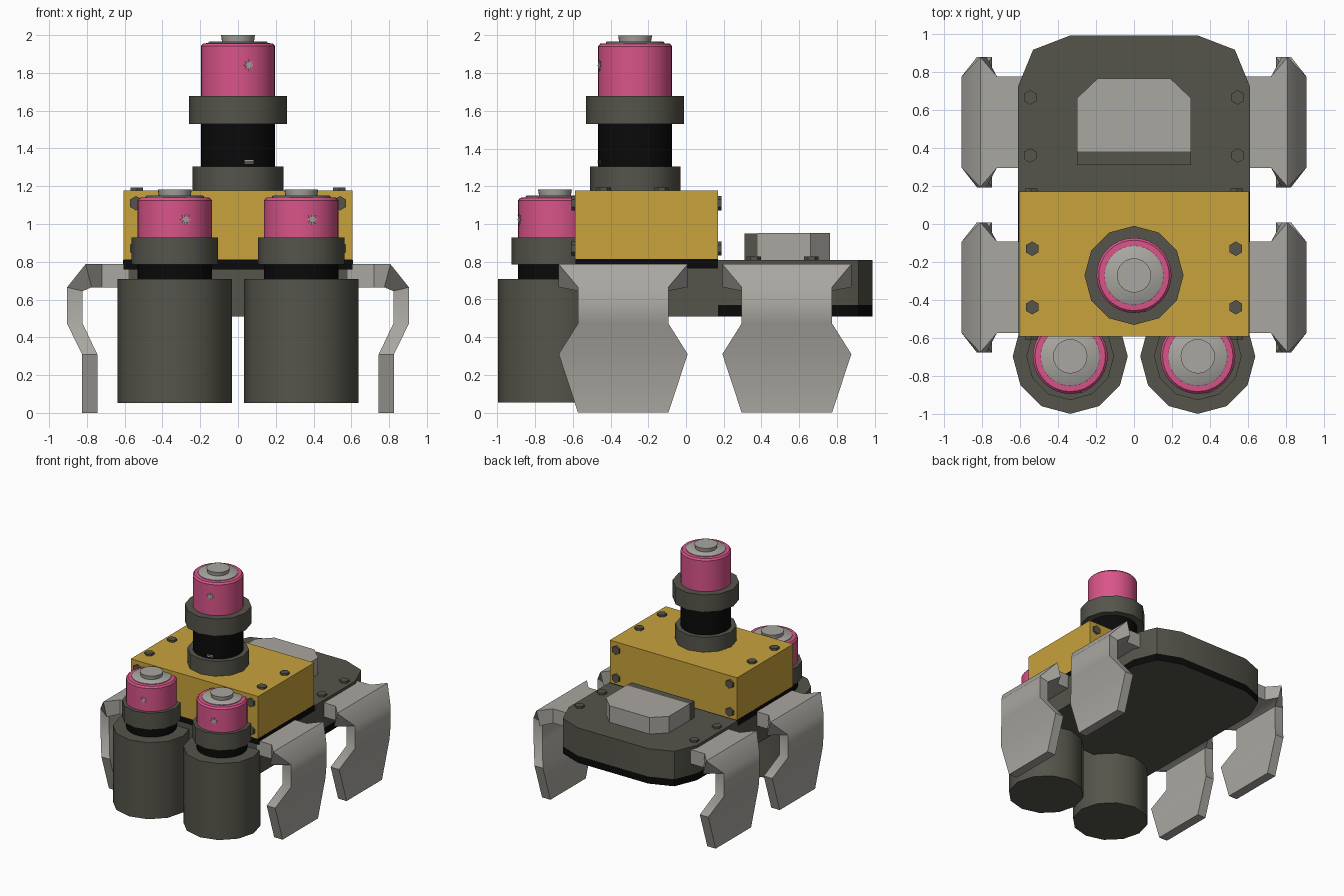
import bpy, bmesh, math
from mathutils import Matrix

if "Cube" in bpy.data.objects:
    bpy.data.objects.remove(bpy.data.objects["Cube"])


def material(name, rgb):
    m = bpy.data.materials.new(name)
    m.diffuse_color = (*rgb, 1)
    m.use_nodes = True
    m.node_tree.nodes["Principled BSDF"].inputs["Base Color"].default_value = m.diffuse_color
    return m


PINK = material("pink", (0.69, 0.09, 0.25))
YELLOW = material("ochre yellow", (0.58, 0.36, 0.045))
DARK = material("dark olive grey", (0.092, 0.09, 0.07))
LIGHT = material("light grey", (0.40, 0.385, 0.355))
BLACK = material("black", (0.003, 0.003, 0.003))


def loft(name, sections, mats, rule=None, angle=40):
    """Skin a list of equal-length point loops, capped at both ends."""
    bm = bmesh.new()
    loops = [[bm.verts.new(p) for p in s] for s in sections]
    n = len(loops[0])
    for a, b in zip(loops, loops[1:]):
        for i in range(n):
            j = (i + 1) % n
            bm.faces.new((a[i], a[j], b[j], b[i]))
    bm.faces.new(loops[0][::-1])
    bm.faces.new(loops[-1])
    bmesh.ops.recalc_face_normals(bm, faces=bm.faces)
    if rule:
        for f in bm.faces:
            f.normal_update()
            f.material_index = rule(f.calc_center_median(), f.normal)
    me = bpy.data.meshes.new(name)
    bm.to_mesh(me)
    bm.free()
    ob = bpy.data.objects.new(name, me)
    bpy.context.collection.objects.link(ob)
    for m in mats:
        me.materials.append(m)
    bpy.ops.object.select_all(action='DESELECT')
    ob.select_set(True)
    bpy.context.view_layer.objects.active = ob
    bpy.ops.object.shade_smooth_by_angle(angle=math.radians(angle))
    return ob


def prism(name, outline, zs, mats, rule=None):
    return loft(name, [[(x, y, z) for x, y in outline] for z in zs], mats, rule)


def box(name, x, y0, y1, z0, z1, mat):
    return prism(name, [(-x, y0), (x, y0), (x, y1), (-x, y1)], (z0, z1), [mat])


def turned(name, cx, cy, profile, sides, mat):
    """Round part from (radius, height) pairs."""
    ring = [(math.cos(2 * math.pi * i / sides), math.sin(2 * math.pi * i / sides))
            for i in range(sides)]
    return loft(name, [[(cx + r * c, cy + r * s, z) for c, s in ring] for r, z in profile], [mat])


# Hull: wide rear deck with clipped corners and a black lower band
half = [(0.61, 0.17), (0.61, 0.72), (0.53, 0.915), (0.335, 0.99)]
rear = half + [(-x, y) for x, y in reversed(half)]
prism("rear_deck", rear, (0.51, 0.57, 0.81), [DARK, BLACK],
      lambda c, n: 1 if c.z < 0.56 and abs(n.z) < 0.5 else 0)
box("front_hull", 0.61, -0.57, 0.17, 0.51, 0.765, DARK)
box("black_gasket", 0.607, -0.585, 0.17, 0.76, 0.815, BLACK)
box("yellow_housing", 0.605, -0.59, 0.17, 0.812, 1.177, YELLOW)

# Raised hatch on the rear deck
prism("hatch", [(-0.3, 0.38), (0.3, 0.38), (0.3, 0.66), (0.19, 0.765), (-0.19, 0.765), (-0.3, 0.66)],
      (0.80, 0.952), [LIGHT])
box("hatch_lip", 0.3, 0.31, 0.38, 0.80, 0.95, DARK)


# Hexagonal bolts
def bolt(name, pos, axis):
    ob = turned(name, 0, 0, [(0.038, -0.01), (0.038, 0.017)], 6, DARK)
    turn = {'Z': Matrix(), 'F': Matrix.Rotation(math.pi / 2, 4, 'X'),
            'B': Matrix.Rotation(-math.pi / 2, 4, 'X')}[axis]
    ob.data.transform(Matrix.Translation(pos) @ turn @ Matrix.Rotation(math.pi / 6, 4, 'Z'))


for s in (-1, 1):
    for y in (-0.13, -0.437):
        bolt("housing_top_bolt", (0.535 * s, y, 1.177), 'Z')
    for y in (0.36, 0.665):
        bolt("deck_bolt", (0.545 * s, y, 0.81), 'Z')
    for z in (0.87, 1.11):
        bolt("housing_front_bolt", (0.54 * s, -0.59, z), 'F')
        bolt("housing_back_bolt", (0.54 * s, 0.17, z), 'B')


# Battery-like caps: pink barrel, light disc, nub and a small burst mark
def cap(name, cx, cy, z0, top):
    turned(name + "_pink_barrel", cx, cy,
           [(0.197, z0), (0.197, top - 0.058), (0.185, top - 0.044), (0.15, top - 0.042)], 32, PINK)
    turned(name + "_disc", cx, cy, [(0.155, top - 0.06), (0.155, top - 0.037), (0.15, top - 0.033)], 32, LIGHT)
    turned(name + "_nub", cx, cy, [(0.082, top - 0.05), (0.09, top)], 24, LIGHT)
    star = [(r * math.cos(math.pi * i / 8), r * math.sin(math.pi * i / 8))
            for i in range(16) for r in [0.03 if i % 2 == 0 else 0.014]]
    mark = prism(name + "_burst_mark", star, (-0.004, 0.004), [LIGHT])
    a = math.asin(0.057 / 0.197)
    mark.data.transform(Matrix.Translation((cx, cy, top - 0.16)) @ Matrix.Rotation(a, 4, 'Z')
                        @ Matrix.Translation((0, -0.196, 0)) @ Matrix.Rotation(math.pi / 2, 4, 'X'))


# Central mast
MY = -0.27
turned("mast_flange", 0, MY, [(0.24, 1.17), (0.24, 1.305)], 12, DARK)
turned("mast_tube", 0, MY, [(0.197, 1.30), (0.197, 1.54)], 32, BLACK)
turned("mast_collar", 0, MY, [(0.26, 1.53), (0.26, 1.678)], 12, DARK)
cap("mast", 0, MY, 1.67, 2.0)
for k, z in enumerate((1.323, 1.335)):
    tick = box("mast_tick_mark", 0.025, -0.003, 0.003, z - 0.003, z + 0.003, LIGHT)
    tick.data.transform(Matrix.Translation((0, MY, 0)) @ Matrix.Rotation(0.29, 4, 'Z')
                        @ Matrix.Translation((0, -0.197, 0)))

# Two front canisters
for s, side in ((-1, "left"), (1, "right")):
    x, y = 0.335 * s, -0.695
    turned(side + "_canister", x, y, [(0.302, 0.052), (0.302, 0.708)], 12, DARK)
    turned(side + "_neck", x, y, [(0.197, 0.70), (0.197, 0.79)], 32, BLACK)
    turned(side + "_collar", x, y, [(0.23, 0.785), (0.23, 0.928)], 12, DARK)
    cap(side, x, y, 0.92, 1.183)

# Four bent plate legs: (outer x, outer z, inner x, inner z, half width)
LEG = [(0.58, 0.787, 0.58, 0.665, 0.24), (0.72, 0.787, 0.72, 0.665, 0.24),
       (0.807, 0.787, 0.775, 0.665, 0.342), (0.905, 0.665, 0.822, 0.645, 0.24),
       (0.905, 0.472, 0.822, 0.472, 0.24), (0.825, 0.31, 0.745, 0.31, 0.342),
       (0.825, 0.0, 0.745, 0.0, 0.24)]
for s, side in ((-1, "left"), (1, "right")):
    for yc, end in ((-0.333, "front"), (0.535, "rear")):
        loft(f"{end}_{side}_leg",
             [[(s * ox, yc - w, oz), (s * ox, yc + w, oz), (s * ix, yc + w, iz), (s * ix, yc - w, iz)]
              for ox, oz, ix, iz, w in LEG], [LIGHT], angle=45)
